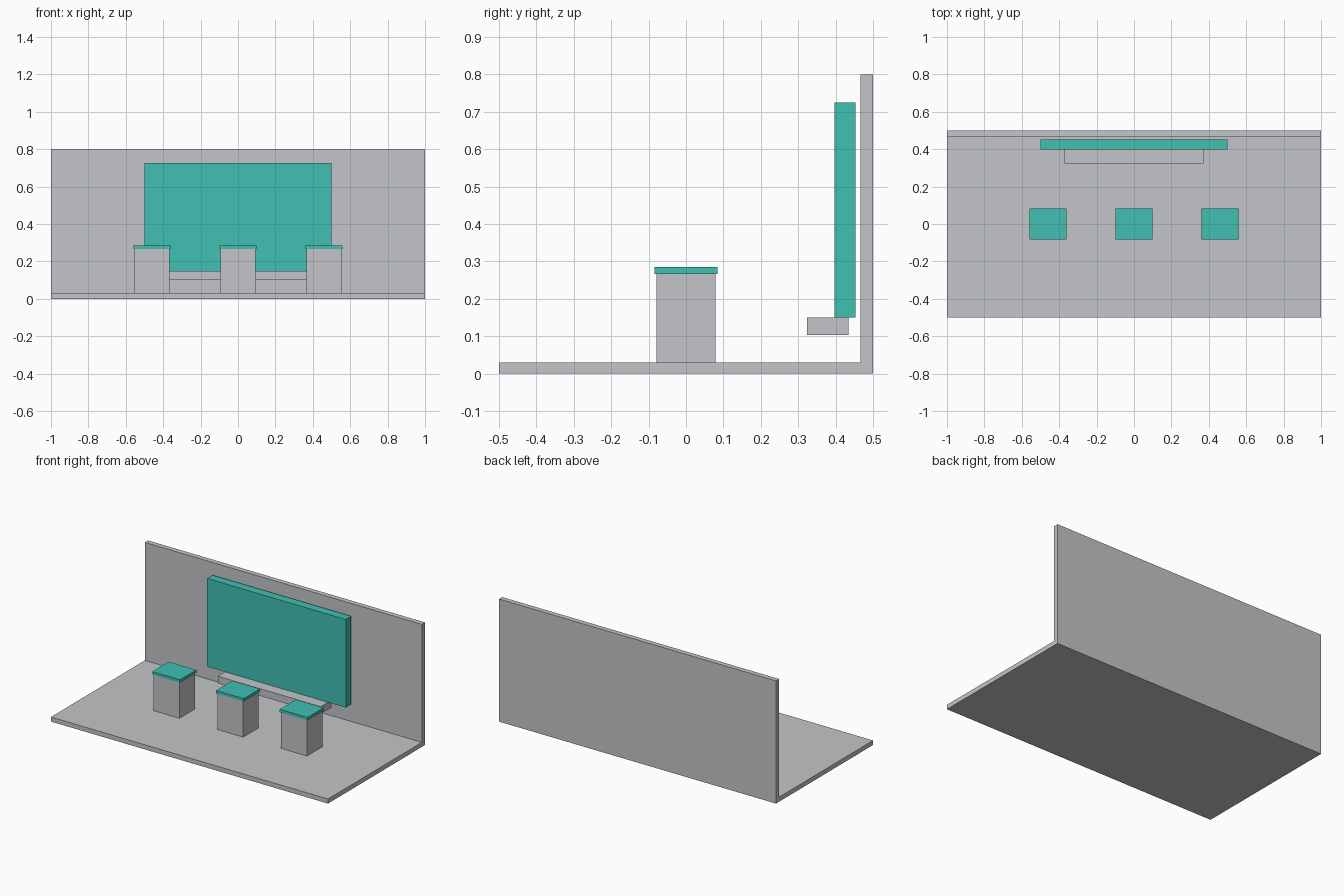
import bpy
import bmesh

if "Cube" in bpy.data.objects:
    bpy.data.objects.remove(bpy.data.objects["Cube"])


def material(name, rgb):
    m = bpy.data.materials.new(name)
    m.diffuse_color = (*rgb, 1.0)
    m.use_nodes = True
    m.node_tree.nodes["Principled BSDF"].inputs["Base Color"].default_value = m.diffuse_color
    return m


GREY = material("light grey", (0.54, 0.56, 0.58))
TEAL = material("teal", (0.05, 0.53, 0.45))


def extrude_profile(name, profile, x0, x1, mat):
    """Extrude a closed (y, z) profile along x."""
    bm = bmesh.new()
    face = bm.faces.new([bm.verts.new((x0, y, z)) for y, z in profile])
    result = bmesh.ops.extrude_face_region(bm, geom=[face], use_keep_orig=True)
    moved = [v for v in result["geom"] if isinstance(v, bmesh.types.BMVert)]
    bmesh.ops.translate(bm, verts=moved, vec=(x1 - x0, 0, 0))
    bmesh.ops.recalc_face_normals(bm, faces=bm.faces[:])
    mesh = bpy.data.meshes.new(name)
    bm.to_mesh(mesh)
    bm.free()
    mesh.materials.append(mat)
    obj = bpy.data.objects.new(name, mesh)
    bpy.context.collection.objects.link(obj)
    return obj


def box(name, x, y, z, mat):
    profile = [(y[0], z[0]), (y[1], z[0]), (y[1], z[1]), (y[0], z[1])]
    return extrude_profile(name, profile, x[0], x[1], mat)


# Floor and back wall in one L-shaped piece
extrude_profile("floor_and_wall",
                [(-0.5, 0), (0.5, 0), (0.5, 0.8), (0.467, 0.8),
                 (0.467, 0.03), (-0.5, 0.03)], -1, 1, GREY)

# Display panel and the shelf beneath it
box("display_panel", (-0.5, 0.5), (0.397, 0.453), (0.15, 0.725), TEAL)
box("shelf", (-0.372, 0.372), (0.323, 0.434), (0.103, 0.15), GREY)

# Row of three pedestals with overhanging caps
for side, cx in (("left", -0.46), ("middle", 0.0), ("right", 0.46)):
    box(f"{side}_pedestal", (cx - 0.093, cx + 0.093), (-0.079, 0.079), (0.03, 0.266), GREY)
    box(f"{side}_pedestal_cap", (cx - 0.1, cx + 0.1), (-0.084, 0.084), (0.266, 0.285), TEAL)
